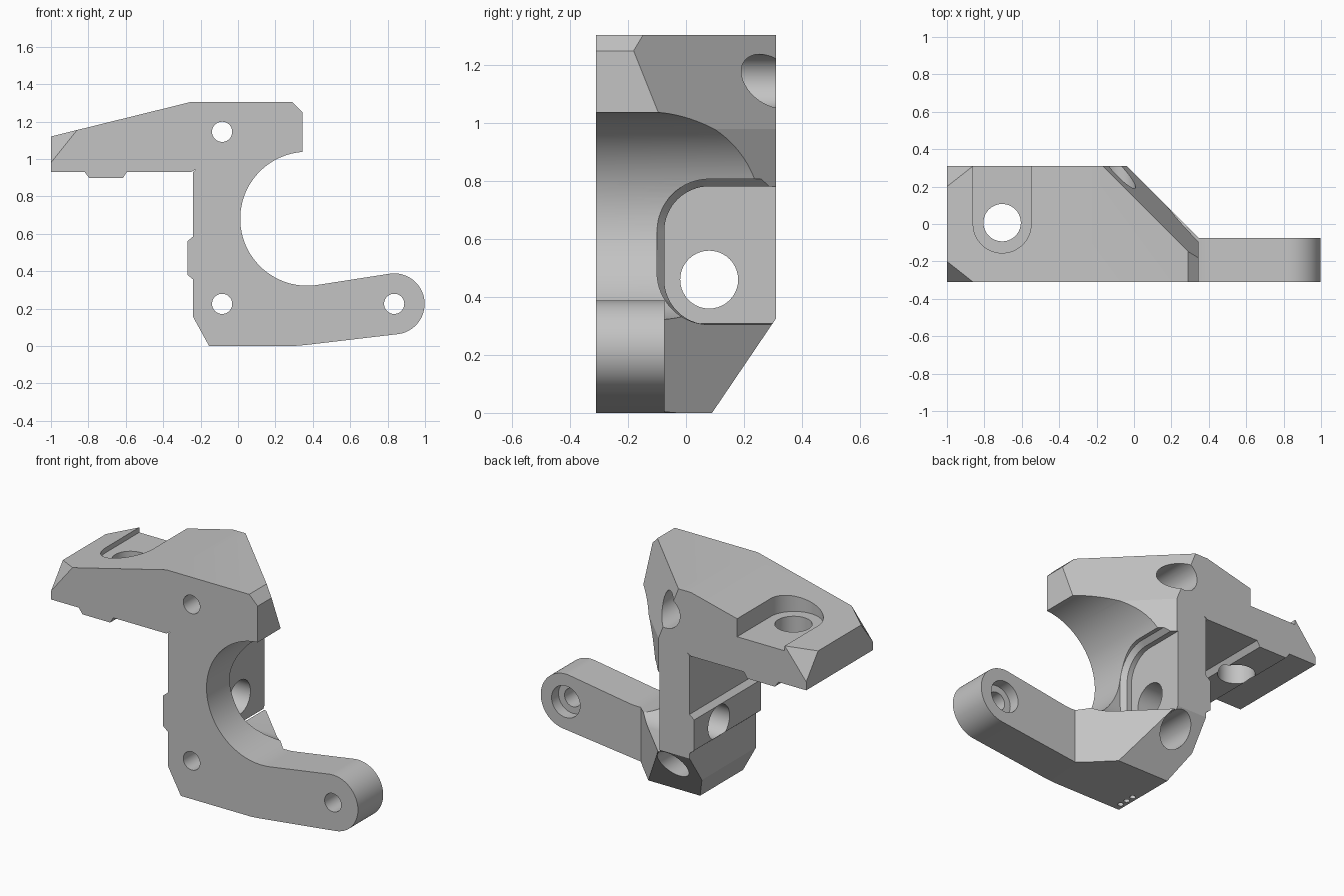
import bpy, bmesh
from math import cos, sin, radians
from mathutils import Vector

cube = bpy.data.objects.get("Cube")
if cube:
    bpy.data.objects.remove(cube, do_unlink=True)

grey = bpy.data.materials.new("plain_grey")
grey.use_nodes = True
grey.diffuse_color = (0.55, 0.55, 0.55, 1)
grey.node_tree.nodes["Principled BSDF"].inputs["Base Color"].default_value = grey.diffuse_color


def arc(cx, cy, r, a0, a1, n=40):
    steps = [radians(a0 + (a1 - a0) * i / n) for i in range(n + 1)]
    return [(cx + r * cos(a), cy + r * sin(a)) for a in steps]


def place(u, v, d, axis):
    return {"X": (d, u, v), "Y": (u, d, v), "Z": (u, v, d)}[axis]


def to_object(name, bm):
    bmesh.ops.recalc_face_normals(bm, faces=bm.faces)
    mesh = bpy.data.meshes.new(name)
    bm.to_mesh(mesh)
    bm.free()
    mesh.materials.append(grey)
    obj = bpy.data.objects.new(name, mesh)
    bpy.context.collection.objects.link(obj)
    return obj


def loft(outline, axis, d0, d1, other=None):
    """Closed solid between an outline at d0 and an outline at d1."""
    bm = bmesh.new()
    low = [bm.verts.new(place(u, v, d0, axis)) for u, v in outline]
    top = [bm.verts.new(place(u, v, d1, axis)) for u, v in other or outline]
    bm.faces.new(low)
    bm.faces.new(top)
    n = len(low)
    for i in range(n):
        j = (i + 1) % n
        bm.faces.new((low[i], low[j], top[j], top[i]))
    return bm


def slice_off(bm, point, normal):
    geom = bm.verts[:] + bm.edges[:] + bm.faces[:]
    cut = bmesh.ops.bisect_plane(bm, geom=geom, plane_co=point, plane_no=normal,
                                 clear_outer=True)["geom_cut"]
    edges = [e for e in cut if isinstance(e, bmesh.types.BMEdge)]
    bmesh.ops.holes_fill(bm, edges=edges, sides=0)


def carve(body, bm):
    cutter = to_object("cutter", bm)
    cutter.hide_render = True
    mod = body.modifiers.new("carve", "BOOLEAN")
    mod.operation = "DIFFERENCE"
    mod.solver = "EXACT"
    mod.object = cutter
    bpy.context.view_layer.objects.active = body
    bpy.ops.object.modifier_apply(modifier=mod.name)
    bpy.data.objects.remove(cutter, do_unlink=True)


def drill(body, u, v, r, axis, d0, d1):
    carve(body, loft(arc(u, v, r, 0, 351, 39), axis, d0, d1))


# Main outline: hooked bracket with ribs and a rounded arm
outline = [(-1, 1.12), (-0.25, 1.305), (0.29, 1.305), (0.345, 1.25)]
outline += arc(0.37, 0.68, 0.358, 94, 278, 56)
outline += arc(0.835, 0.225, 0.163, 98, -83)
outline += [(0.36, 0.005), (0.3, 0), (-0.155, 0), (-0.24, 0.155),
            (-0.24, 0.355), (-0.27, 0.38), (-0.27, 0.56), (-0.24, 0.585),
            (-0.24, 0.93), (-0.225, 0.945), (-0.24, 0.93)][:-1]
outline += [(-0.25, 0.93), (-0.595, 0.93), (-0.615, 0.897), (-0.795, 0.897),
            (-0.82, 0.93), (-1, 0.93)]
bm = loft(outline, "Y", -0.31, 0.31)
bmesh.ops.recalc_face_normals(bm, faces=bm.faces)

# Sloped back of the foot and the two clipped bracket corners
slice_off(bm, (0, 0.09, 0), (0, 0.325, -0.22))
for s in (-1, 1):
    a = Vector((-0.86, s * 0.31, 1.155))
    b = Vector((-1, s * 0.31, 0.98))
    c = Vector((-1, s * 0.2, 1.12))
    n = (b - a).cross(c - a)
    slice_off(bm, a, n if n.z > 0 else -n)
body = to_object("mounting_bracket", bm)

# Diagonal back corner, leaving the thin arm
carve(body, loft([(0.347, -0.075), (2, -0.075), (2, 2), (-1.728, 2)], "Z", -1, 2))
# Leaning upper part of the diagonal
lean = [[(-1, k + 1), (1, k - 1), (3, 1), (1, 3)] for k in (0.272, 0.104)]
carve(body, loft(lean[0], "Z", 0.98, 1.4, lean[1]))


# Side pocket with a bevelled rim
def pocket(r, low, high):
    return (arc(0.08, high, r, 90, 180, 16) + arc(0.08, low, r, 180, 270, 16)
            + [(0.6, low - r), (0.6, high + r)])


narrow, wide = pocket(0.155, 0.46, 0.627), pocket(0.18, 0.485, 0.627)
carve(body, loft(narrow, "X", -0.045, 1.5))
carve(body, loft(narrow, "X", -0.015, 0.012, wide))
carve(body, loft(wide, "X", 0.012, 1.5))

# Slot on top of the bracket
slot = arc(-0.705, 0, 0.155, 180, 360, 32) + [(-0.55, 0.6), (-0.86, 0.6)]
carve(body, loft(slot, "Z", 1.125, 2))

# Large cross holes through the ribs
drill(body, 0.08, 0.46, 0.1, "X", -0.6, 0.1)
drill(body, -0.705, 0.007, 0.1, "Z", 0.5, 1.5)

# Screw holes with counterbores from the back
for x, z, floor in ((-0.085, 0.225, -0.12), (-0.085, 1.145, -0.12), (0.835, 0.225, -0.14)):
    drill(body, x, z, 0.054, "Y", -0.6, 0.6)
    drill(body, x, z, 0.093, "Y", floor, 0.6)

# Three small dimples under the foot
for y in (-0.26, -0.21, -0.16):
    drill(body, -0.125, y, 0.016, "Z", -0.1, 0.02)

bpy.ops.object.select_all(action="DESELECT")
body.select_set(True)
bpy.context.view_layer.objects.active = body
bpy.ops.object.shade_smooth_by_angle(angle=radians(22))
